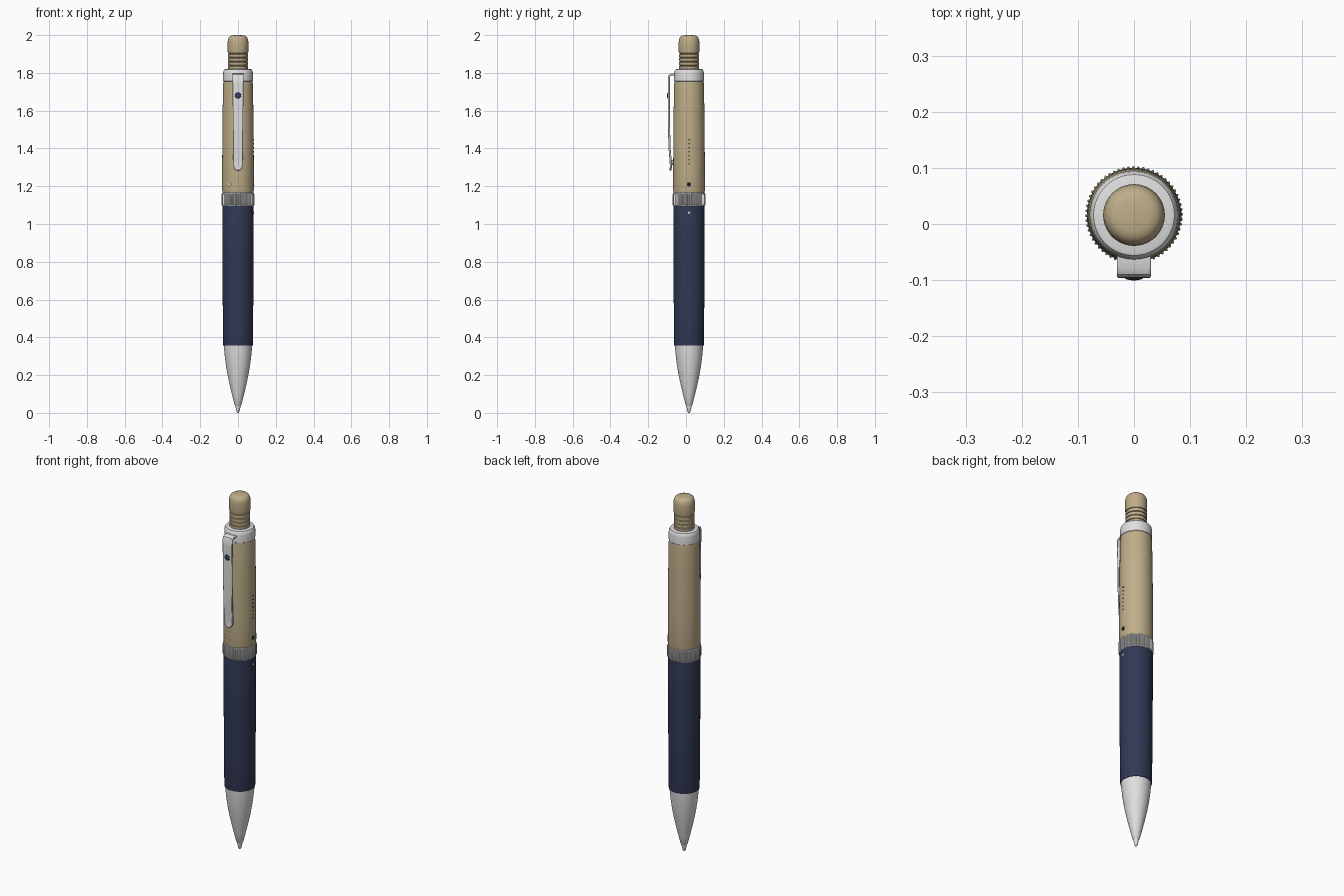
import bpy, bmesh, math
from mathutils import Matrix, Vector

cube = bpy.data.objects.get("Cube")
if cube:
    bpy.data.objects.remove(cube, do_unlink=True)

AXIS_Y = 0.016  # centre line of the barrel


def material(name, rgb):
    m = bpy.data.materials.new(name)
    m.use_nodes = True
    m.diffuse_color = (*rgb, 1)
    for n in m.node_tree.nodes:
        if n.type == 'BSDF_PRINCIPLED':
            n.inputs["Base Color"].default_value = (*rgb, 1)
            n.inputs["Roughness"].default_value = 0.5
    return m


TAN = material("tan", (0.52, 0.42, 0.25))
NAVY = material("navy", (0.03, 0.04, 0.09))
SILVER = material("silver", (0.74, 0.74, 0.74))
DARK = material("dark", (0.012, 0.013, 0.025))


def finish(name, bm, mat, angle=35):
    bmesh.ops.remove_doubles(bm, verts=bm.verts, dist=1e-5)
    bmesh.ops.recalc_face_normals(bm, faces=bm.faces)
    me = bpy.data.meshes.new(name)
    bm.to_mesh(me)
    bm.free()
    me.materials.append(mat)
    me.shade_smooth()
    me.set_sharp_from_angle(angle=math.radians(angle))
    ob = bpy.data.objects.new(name, me)
    bpy.context.scene.collection.objects.link(ob)
    return ob


def lathe(name, profile, mat, segs=64, angle=35, cut=None):
    """Revolve (radius, z) points; cut(j) lowers the radius for a segment."""
    bm = bmesh.new()
    rows = []
    for r, z in profile:
        row = []
        for j in range(segs):
            a = 2 * math.pi * j / segs
            rad = max(r - (cut(j) if cut else 0), 0)
            row.append(bm.verts.new((rad * math.cos(a), AXIS_Y + rad * math.sin(a), z)))
        rows.append(row)
    for lo, hi in zip(rows, rows[1:]):
        for j in range(segs):
            k = (j + 1) % segs
            bm.faces.new((lo[j], lo[k], hi[k], hi[j]))
    bm.faces.new(rows[0][::-1])
    bm.faces.new(rows[-1])
    return finish(name, bm, mat, angle)


def dot(name, a, radius, z, size, mat):
    """Thin round plate on the barrel, facing outward at angle a."""
    out = Vector((math.cos(a), math.sin(a), 0))
    place = Matrix.Translation(out * radius + Vector((0, AXIS_Y, z)))
    turn = out.to_track_quat('Z', 'Y').to_matrix().to_4x4()
    bm = bmesh.new()
    bmesh.ops.create_cone(bm, cap_ends=True, segments=16, radius1=size,
                          radius2=size, depth=0.004, matrix=place @ turn)
    return finish(name, bm, mat)


# Writing point and metal cone
lathe("writing_point", [(0.004, 0), (0.008, 0.006), (0.013, 0.03), (0.014, 0.045)], SILVER, 32)
lathe("tip_cone", [(0.014, 0.036), (0.018, 0.042), (0.03, 0.09), (0.042, 0.14), (0.053, 0.19),
                   (0.062, 0.24), (0.069, 0.29), (0.074, 0.34), (0.075, 0.36)], SILVER)

# Grip, upper barrel and metal collar
lathe("grip", [(0.073, 0.356), (0.078, 0.356), (0.079, 0.362), (0.081, 0.6), (0.0825, 0.85),
               (0.083, 1.085), (0.081, 1.097)], NAVY)
lathe("upper_barrel", [(0.08, 1.155), (0.082, 1.168), (0.084, 1.18), (0.0835, 1.35),
                       (0.082, 1.55), (0.079, 1.74), (0.077, 1.756)], TAN)
lathe("collar", [(0.076, 1.754), (0.079, 1.757), (0.079, 1.798), (0.077, 1.81),
                 (0.072, 1.818), (0.066, 1.82)], SILVER)

# Knurled ring with plain lips
lathe("ring_core", [(0.08, 1.092), (0.083, 1.096), (0.083, 1.164), (0.08, 1.168)], SILVER)
lathe("knurled_ring", [(0.084, 1.096), (0.087, 1.102), (0.087, 1.155), (0.084, 1.163)],
      SILVER, 240, 25, cut=lambda j: 0.0035 if j % 4 > 1 else 0)

# Push button with a ribbed neck
button = [(0.052, 1.815)]
for i in range(4):
    z = 1.835 + i * 0.021
    button += [(0.053, z), (0.049, z + 0.002), (0.049, z + 0.005), (0.053, z + 0.007)]
button += [(0.055, 1.915), (0.055, 1.962), (0.053, 1.977), (0.048, 1.989), (0.04, 1.996),
           (0.028, 1.999), (0, 2.0)]
lathe("push_button", button, TAN)

# Clip: a bent strip given as (y, z, half width)
path = [(-0.05, 1.791, 0.03), (-0.078, 1.791, 0.03), (-0.086, 1.787, 0.03), (-0.09, 1.778, 0.03),
        (-0.091, 1.74, 0.029), (-0.091, 1.55, 0.027), (-0.087, 1.4, 0.026), (-0.081, 1.33, 0.025),
        (-0.08, 1.305, 0.024), (-0.081, 1.293, 0.019), (-0.082, 1.286, 0.011), (-0.082, 1.283, 0.004)]
bm = bmesh.new()
rings = []
for i, (y, z, w) in enumerate(path):
    a, b = path[max(i - 1, 0)], path[min(i + 1, len(path) - 1)]
    t = Vector((0, b[0] - a[0], b[1] - a[1])).normalized()
    n = Vector((0, t.z, -t.y)) * 0.0055
    p = Vector((0, y, z))
    x = Vector((w, 0, 0))
    rings.append([bm.verts.new(v) for v in (p - x - n, p + x - n, p + x + n, p - x + n)])
for lo, hi in zip(rings, rings[1:]):
    for j in range(4):
        k = (j + 1) % 4
        bm.faces.new((lo[j], lo[k], hi[k], hi[j]))
bm.faces.new(rings[0][::-1])
bm.faces.new(rings[-1])
clip = finish("clip", bm, SILVER)
bevel = clip.modifiers.new("soft_edges", 'BEVEL')
bevel.width = 0.003
bevel.segments = 2
bevel.limit_method = 'ANGLE'
bevel.angle_limit = math.radians(50)

# Domed stud on the clip and the contact bump behind its end
for name, y, z, size, depth, mat in (("clip_stud", -0.095, 1.68, 0.017, 0.0055, NAVY),
                                     ("clip_contact", -0.074, 1.325, 0.014, 0.009, SILVER)):
    bm = bmesh.new()
    bmesh.ops.create_uvsphere(bm, u_segments=24, v_segments=12, radius=1,
                              matrix=Matrix.Translation((0, y, z)) @ Matrix.Diagonal((size, depth, size, 1)))
    finish(name, bm, mat)

# Small inlaid dots on the barrel and grip
dot("side_dot", 0, 0.083, 1.21, 0.011, DARK)
dot("front_dot", -2.14, 0.083, 1.21, 0.008, SILVER)
dot("grip_dot", 0, 0.0825, 1.06, 0.006, SILVER)
for i in range(7):
    dot(f"side_mark_{i + 1}", 0, 0.0822, 1.32 + i * 0.021, 0.004, DARK)
